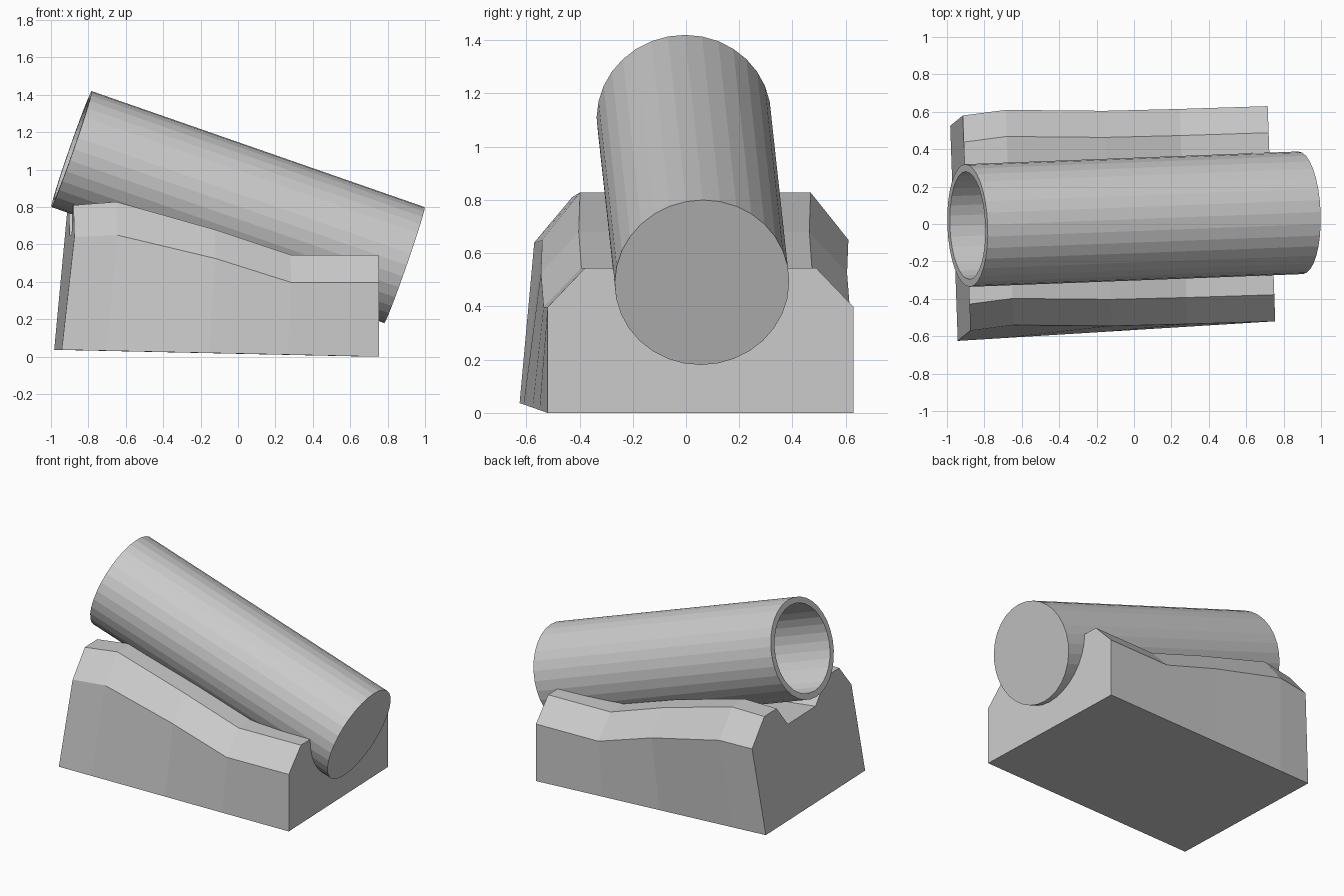
import bpy, bmesh, math
from mathutils import Vector

if "Cube" in bpy.data.objects:
    bpy.data.objects.remove(bpy.data.objects["Cube"])


def loft(name, rings):
    """Skin a list of closed rings and cap both ends."""
    bm = bmesh.new()
    rows = [[bm.verts.new(p) for p in ring] for ring in rings]
    n = len(rows[0])
    for a, b in zip(rows, rows[1:]):
        for i in range(n):
            j = (i + 1) % n
            bm.faces.new((a[i], a[j], b[j], b[i]))
    bm.faces.new(rows[0][::-1])
    bm.faces.new(rows[-1])
    bmesh.ops.recalc_face_normals(bm, faces=bm.faces[:])
    mesh = bpy.data.meshes.new(name)
    bm.to_mesh(mesh)
    bm.free()
    ob = bpy.data.objects.new(name, mesh)
    bpy.context.collection.objects.link(ob)
    return ob


# Tube: closed at the low end, bored from the raised end
top_end = Vector((-0.89, -0.008, 1.11))
low_end = Vector((0.89, 0.06, 0.49))
axis = (low_end - top_end).normalized()
side = axis.cross(Vector((0, 0, 1))).normalized()
up = side.cross(axis)


def circle(centre, r, n=32):
    return [centre + r * (math.cos(t) * side + math.sin(t) * up)
            for t in (2 * math.pi * i / n for i in range(n))]


loft("tube", [circle(low_end, 0.328), circle(top_end, 0.328),
              circle(top_end, 0.288), circle(low_end - axis * 0.05, 0.288)])

# Cradle: chamfered block with a sloping saddle groove
# x, y centre, top z, shoulder z, groove floor z, floor half width
sections = [
    (-0.895, 0.005, 0.81, 0.64, 0.65, 0.16),
    (-0.665, 0.035, 0.828, 0.65, 0.635, 0.16),
    (-0.14, 0.030, 0.68, 0.525, 0.48, 0.15),
    (0.265, 0.040, 0.545, 0.397, 0.35, 0.12),
    (0.735, 0.055, 0.545, 0.397, 0.22, 0.10),
]


def cradle_ring(x, yc, top, shoulder, floor, fw):
    # the underside runs straight and overhangs slightly at the raised end
    t = (x + 0.895) / 1.63
    bx, by, bz = -0.9625 + 1.6975 * t, -0.05 + 0.105 * t, 0.037 * (1 - t)
    half = [(x, yc, fw, floor), (x, yc, 0.29, top), (x, yc, 0.433, top),
            (x, yc, 0.575, shoulder), (bx, by, 0.575, bz)]
    back = [(px - 0.035 * w, c + w, z) for px, c, w, z in half]
    front = [(px + 0.035 * w, c - w, z) for px, c, w, z in half]
    return back + front[::-1]


loft("cradle", [cradle_ring(*s) for s in sections])
